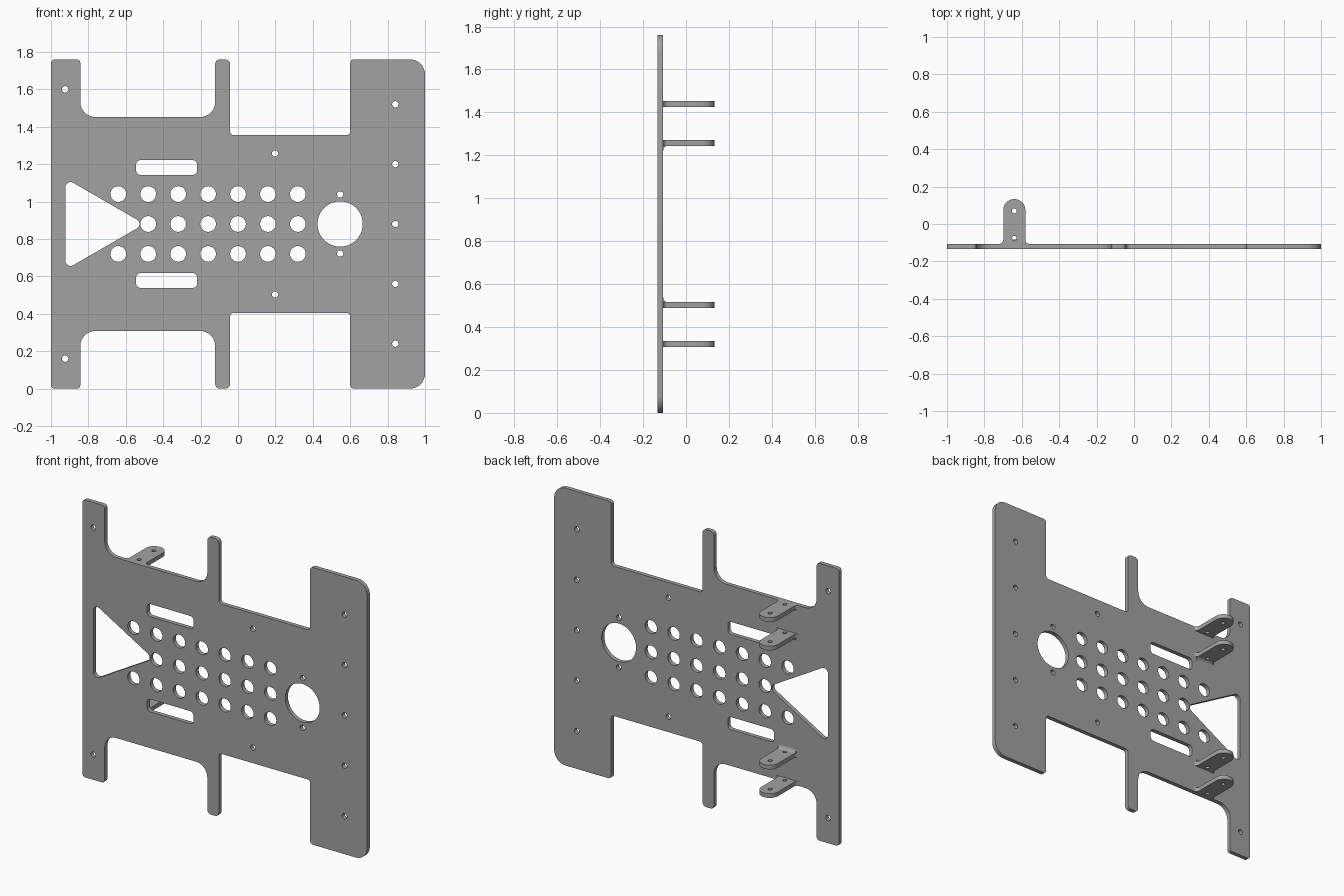
import bpy, bmesh
from math import pi, sin, cos, radians
from mathutils import Vector

cube = bpy.data.objects.get("Cube")
if cube:
    bpy.data.objects.remove(cube)

MID = 0.88                       # height of the symmetry line
FRONT, BACK = -0.133, -0.106     # plate faces
THICK = BACK - FRONT

steel = bpy.data.materials.new("grey_metal")
steel.use_nodes = True
GREY = (0.36, 0.36, 0.36, 1)
steel.diffuse_color = GREY
steel.node_tree.nodes["Principled BSDF"].inputs["Base Color"].default_value = GREY


def circle(x, y, r, n=32):
    return [(x + r * cos(2 * pi * i / n), y + r * sin(2 * pi * i / n)) for i in range(n)]


def rounded(corners, steps=8):
    """Polygon from (x, y, radius) corners, each corner replaced by an arc."""
    out = []
    for i, (x, y, r) in enumerate(corners):
        p = Vector((x, y))
        a = (Vector(corners[i - 1][:2]) - p).normalized()
        b = (Vector(corners[(i + 1) % len(corners)][:2]) - p).normalized()
        if r == 0:
            out.append((x, y))
            continue
        half = a.angle(b) / 2
        centre = p + (a + b).normalized() * r / sin(half)
        start = p + a * r / (sin(half) / cos(half)) - centre
        end = p + b * r / (sin(half) / cos(half)) - centre
        sweep = start.angle(end)
        for k in range(steps + 1):
            t = k / steps
            v = (start * sin((1 - t) * sweep) + end * sin(t * sweep)) / sin(sweep)
            out.append(tuple(centre + v))
    return out


def sheet(name, loops, thickness, location, rotation=(0, 0, 0)):
    """Flat part with holes: first loop is the outline, the rest are cut out."""
    curve = bpy.data.curves.new(name + "_profile", "CURVE")
    curve.dimensions = "2D"
    curve.fill_mode = "BOTH"
    curve.extrude = thickness / 2
    for pts in loops:
        s = curve.splines.new("POLY")
        s.points.add(len(pts) - 1)
        for q, (x, y) in zip(s.points, pts):
            q.co = (x, y, 0, 1)
        s.use_cyclic_u = True
    temp = bpy.data.objects.new(name + "_temp", curve)
    bpy.context.collection.objects.link(temp)
    graph = bpy.context.evaluated_depsgraph_get()
    mesh = bpy.data.meshes.new_from_object(temp.evaluated_get(graph))
    bpy.data.objects.remove(temp)
    bpy.data.curves.remove(curve)
    bm = bmesh.new()
    bm.from_mesh(mesh)
    bmesh.ops.remove_doubles(bm, verts=bm.verts, dist=0.0002)
    bmesh.ops.recalc_face_normals(bm, faces=bm.faces)
    bm.to_mesh(mesh)
    bm.free()
    mesh.name = name
    mesh.materials.clear()
    mesh.materials.append(steel)
    ob = bpy.data.objects.new(name, mesh)
    ob.location, ob.rotation_euler = location, rotation
    bpy.context.collection.objects.link(ob)
    bpy.ops.object.select_all(action="DESELECT")
    ob.select_set(True)
    bpy.context.view_layer.objects.active = ob
    bpy.ops.object.shade_smooth_by_angle(angle=radians(30))
    return ob


# Plate outline: upper half, then mirrored below the symmetry line
upper = [(-1, 0.88, 0.02), (-0.843, 0.88, 0.02), (-0.843, 0.572, 0.08),
         (-0.122, 0.572, 0.08), (-0.122, 0.88, 0.025), (-0.042, 0.88, 0.025),
         (-0.042, 0.475, 0.02), (0.6, 0.475, 0.02), (0.6, 0.88, 0.02), (1, 0.88, 0.08)]
lower = [(x, -z, r) for x, z, r in reversed(upper)]
loops = [rounded(upper + lower)]

# Lightening hole grid, large round opening and triangular opening
for row in (-1, 0, 1):
    for col in range(1 if row == 0 else 0, 7):
        loops.append(circle(-0.64 + 0.16 * col, 0.16 * row, 0.042))
loops.append(circle(0.546, 0, 0.121, 64))
loops.append(rounded([(-0.922, 0.244, 0.027), (-0.922, -0.244, 0.027), (-0.5, 0, 0.027)]))

# Slots and screw holes
for s in (-1, 1):
    loops.append(rounded([(x, s * z, 0.025) for x, z in
                          ((-0.545, 0.262), (-0.219, 0.262), (-0.219, 0.342), (-0.545, 0.342))]))
    for x, z in ((-0.924, 0.72), (0.198, 0.377), (0.546, 0.158), (0.841, 0.32), (0.841, 0.64)):
        loops.append(circle(x, s * z, 0.017, 20))
loops.append(circle(0.841, 0, 0.017, 20))
sheet("base_plate", loops, THICK, (0, (FRONT + BACK) / 2, MID), (pi / 2, 0, 0))

# Mounting lugs standing out from the back, with flared feet
W, END, FLARE, LUG_X = 0.059, 0.133, 0.022, -0.64
F = W + FLARE + 0.001
lug = [rounded([(-F, BACK, 0), (-W, BACK, FLARE), (-W, END, W - 0.0005),
                (W, END, W - 0.0005), (W, BACK, FLARE), (F, BACK, 0)], 12),
       circle(0, 0.07, 0.013, 20), circle(0, -0.077, 0.013, 20)]
# Concave fillet under each inner lug
arc = [(FLARE * (1 - sin(a)), FLARE * (1 - cos(a)))
       for a in (i * pi / 16 for i in range(9))]
for s, side in ((1, "upper"), (-1, "lower")):
    for place, dz in (("outer", 0.5585), ("inner", 0.3775)):
        sheet(f"{side}_{place}_lug", lug, THICK, (LUG_X, 0, MID + s * dz))
    sheet(f"{side}_lug_fillet", [[(0, 0)] + [(y, -s * z) for y, z in arc]], 2 * W,
          (LUG_X, BACK, MID + s * (0.3775 - THICK / 2)), (pi / 2, 0, pi / 2))
